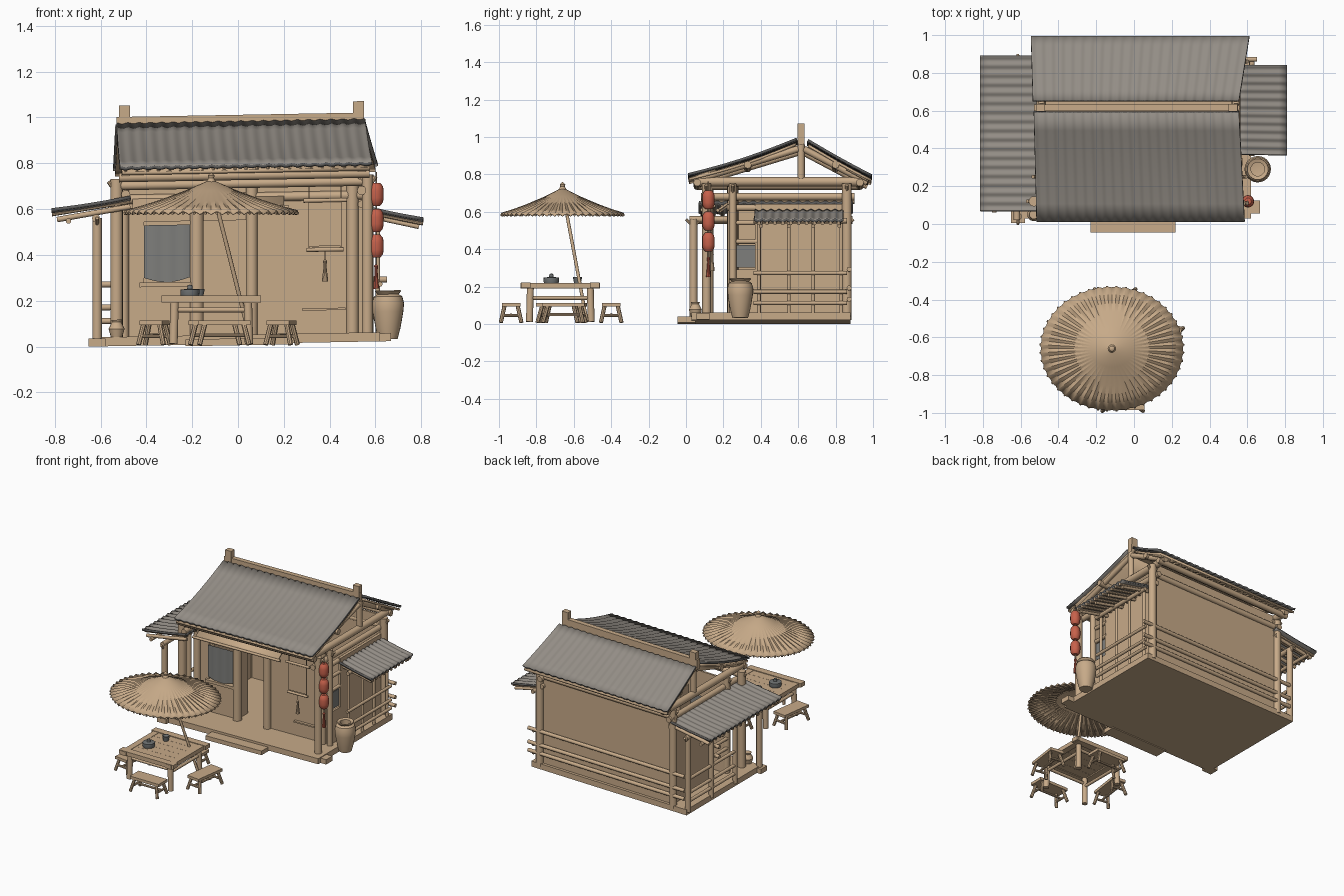
import bpy, bmesh, math
from mathutils import Vector, Matrix

def material(name, c):
    m = bpy.data.materials.new(name)
    m.diffuse_color = (*c, 1)
    return m

WOOD = material("tan wood", (0.575, 0.405, 0.25))
ROOF = material("roof grey", (0.29, 0.265, 0.235))
DARK = material("dark roof edge", (0.11, 0.108, 0.105))
CLOTH = material("curtain grey", (0.21, 0.21, 0.20))
RED = material("lantern red", (0.57, 0.12, 0.07))
POT = material("teapot grey", (0.16, 0.17, 0.17))
TILT = 0.018          # the house leans up slightly towards +x

def finish(name, bm, mats=(WOOD,), house=True):
    if house:
        for v in bm.verts:
            v.co.z += TILT * (v.co.x + 0.64)
    me = bpy.data.meshes.new(name)
    bm.to_mesh(me)
    bm.free()
    for m in mats:
        me.materials.append(m)
    me.polygons.foreach_set("use_smooth", [True] * len(me.polygons))
    me.set_sharp_from_angle(angle=math.radians(35))
    ob = bpy.data.objects.new(name, me)
    bpy.context.collection.objects.link(ob)
    return ob

def box(name, x0, x1, y0, y1, z0, z1, mat=WOOD, house=True):
    bm = bmesh.new()
    for v in bmesh.ops.create_cube(bm, size=1)["verts"]:
        v.co = ((x0 + x1) / 2 + v.co.x * (x1 - x0), (y0 + y1) / 2 + v.co.y * (y1 - y0),
                (z0 + z1) / 2 + v.co.z * (z1 - z0))
    return finish(name, bm, (mat,), house)

def rod(name, p, q, r=0.012, mat=WOOD, house=True, sides=12):
    p, q = Vector(p), Vector(q)
    bm = bmesh.new()
    bmesh.ops.create_cone(bm, cap_ends=True, segments=sides, radius1=r, radius2=r, depth=(q - p).length)
    rot = (q - p).to_track_quat('Z', 'Y')
    for v in bm.verts:
        v.co = rot @ v.co + (p + q) / 2
    return finish(name, bm, (mat,), house)

def lathe(name, profile, x, y, mat=WOOD, house=True, n=24):
    bm = bmesh.new()
    vs = [bm.verts.new((x + r, y, z)) for r, z in profile]
    es = [bm.edges.new(e) for e in zip(vs, vs[1:])]
    bmesh.ops.spin(bm, geom=vs + es, cent=(x, y, 0), axis=(0, 0, 1), angle=math.tau, steps=n)
    bmesh.ops.remove_doubles(bm, verts=bm.verts, dist=1e-4)
    bmesh.ops.recalc_face_normals(bm, faces=bm.faces)
    return finish(name, bm, (mat,), house)

def sheet(name, corners, waves, amp, sag, thick, mats):
    """Corrugated slope; corners run ridge start, ridge end, eave end, eave start."""
    a, b, c, d = map(Vector, corners)
    nu, nv = max(1, waves * 8), 6
    bm = bmesh.new()
    grid = []
    for j in range(nv + 1):
        v = j / nv
        row = []
        for i in range(nu + 1):
            u = i / nu
            p = a.lerp(b, u).lerp(d.lerp(c, u), v)
            p.z += amp * math.cos(math.tau * waves * u) - sag * math.sin(math.pi * v)
            row.append(bm.verts.new(p))
        grid.append(row)
    for j in range(nv):
        for i in range(nu):
            f = bm.faces.new((grid[j][i], grid[j][i+1], grid[j+1][i+1], grid[j+1][i]))
            f.normal_update()
            if f.normal.z < 0:
                f.normal_flip()
    ob = finish(name, bm, mats)
    s = ob.modifiers.new("thickness", 'SOLIDIFY')
    s.thickness = thick
    s.offset = -1
    s.material_offset_rim = len(mats) - 1
    return ob

def roof(name, corners, waves, amp, sag, drop=0.024, slats=0):
    sheet(name + "_tiles", corners, waves, amp, sag, 0.014, (ROOF, DARK))
    mid = sum((Vector(c) for c in corners), Vector()) / 4
    low = [mid + (Vector(c) - mid) * 0.985 - Vector((0, 0, drop)) for c in corners]
    if not slats:
        sheet(name + "_deck", low, 0, 0, sag, 0.014, (WOOD,))
    for i in range(slats):
        u = (i + 0.5) / slats
        rod(name + "_slat", low[0].lerp(low[1], u), low[3].lerp(low[2], u), 0.01, sides=8)

# platform and step
box("platform", -0.62, 0.62, 0.03, 0.88, 0, 0.04)
box("front_step", -0.23, 0.22, -0.045, 0.05, -0.006, 0.024)
for x, y in ((-0.615, 0.04), (0.63, 0.09)):
    box("foot_stone", x - 0.037, x + 0.037, y - 0.035, y + 0.035, 0, 0.035)

# main roof and ridge
roof("front_roof", ((-0.53, 0.59, 0.972), (0.555, 0.59, 0.972), (0.585, 0.01, 0.782), (-0.515, 0.01, 0.782)), 22, 0.0026, 0.014)
roof("back_roof", ((-0.535, 0.655, 0.965), (0.555, 0.655, 0.965), (0.61, 0.995, 0.775), (-0.545, 0.995, 0.775)), 22, 0.0026, 0.004)
box("ridge_beam", -0.53, 0.55, 0.597, 0.632, 0.93, 1.0)
for x in (-0.495, 0.525):
    box("ridge_cap", x - 0.024, x + 0.024, 0.595, 0.634, 0.92, 1.05)
for i in range(23):
    x = -0.49 + i * 1.05 / 22
    rod("front_rafter_end", (x, 0.02, 0.755), (x, 0.16, 0.80), 0.008, sides=8)
    rod("back_rafter_end", (x, 0.975, 0.745), (x, 0.86, 0.808), 0.008, sides=8)

# gable frames on both ends
for x in (-0.49, 0.54):
    rod("tie_beam", (x, 0.06, 0.74), (x, 0.93, 0.74), 0.025)
    rod("lower_tie_beam", (x, 0.08, 0.66), (x, 0.9, 0.66), 0.02)
    rod("wall_beam", (x, 0.22, 0.60), (x, 0.88, 0.60), 0.017)
    rod("king_post", (x, 0.615, 0.74), (x, 0.615, 0.94), 0.02)
    rod("front_rafter", (x, 0.04, 0.745), (x, 0.6, 0.915), 0.018)
    rod("back_rafter", (x, 0.97, 0.735), (x, 0.63, 0.915), 0.018)
for y, z in ((0.06, 0.735), (0.12, 0.70), (0.33, 0.83), (0.8, 0.83), (0.93, 0.735)):
    rod("purlin", (-0.52, y, z), (0.575, y, z), 0.02)
rod("front_lintel", (-0.52, 0.25, 0.64), (0.56, 0.25, 0.64), 0.02)
rod("back_lintel", (-0.52, 0.86, 0.67), (0.58, 0.86, 0.67), 0.02)

# columns with bracket blocks
for x, y, r in ((-0.53, 0.12, 0.027), (-0.18, 0.25, 0.03), (0.06, 0.25, 0.026), (0.5, 0.25, 0.027), (0.565, 0.11, 0.024),
                (-0.5, 0.25, 0.024), (0.56, 0.25, 0.019), (0.565, 0.86, 0.026), (-0.5, 0.86, 0.026)):
    rod("column", (x, y, 0.02), (x, y, 0.73), r, sides=16)
    for k in (-1, 1):
        rod("bracket", (x, y, 0.67), (x + k * 0.035, y, 0.72), 0.01, sides=8)

# walls, with the front wall set back behind a porch
box("back_wall", -0.5, 0.56, 0.845, 0.86, 0.03, 0.75)
box("right_wall", 0.545, 0.56, 0.37, 0.86, 0.03, 0.62)
box("right_low_wall", 0.545, 0.56, 0.25, 0.37, 0.03, 0.27)
box("left_wall", -0.5, -0.485, 0.42, 0.86, 0.03, 0.66)
box("front_right_wall", 0.06, 0.55, 0.255, 0.27, 0.03, 0.72)
box("front_low_wall", -0.5, -0.18, 0.255, 0.27, 0.03, 0.26)
box("front_upper_wall", -0.5, 0.06, 0.255, 0.27, 0.54, 0.72)
box("window_side", -0.5, -0.41, 0.255, 0.27, 0.26, 0.54)
box("door_jamb", -0.21, -0.18, 0.25, 0.37, 0.03, 0.6)
box("window_sill", -0.43, -0.18, 0.235, 0.275, 0.255, 0.275)
box("wall_shelf", 0.28, 0.47, 0.235, 0.26, 0.14, 0.15)
# curtain hanging across the window, and one in the side window
bm = bmesh.new()
top, bot = [], []
for i in range(13):
    u = i / 12
    x, y = -0.41 + 0.2 * u, 0.245 + 0.002 * math.sin(u * 20)
    top.append(bm.verts.new((x, y, 0.525)))
    bot.append(bm.verts.new((x, y, 0.295 - 0.02 * math.sin(u * math.pi))))
for i in range(12):
    bm.faces.new((bot[i], bot[i+1], top[i+1], top[i]))
finish("window_curtain", bm, (CLOTH,))
box("side_window_curtain", 0.545, 0.55, 0.27, 0.37, 0.28, 0.40, CLOTH)
for z in (0.42, 0.52):
    rod("side_window_rail", (0.55, 0.25, z), (0.55, 0.38, z), 0.013)
# small canopy board above the door
sheet("door_canopy", ((-0.46, 0.25, 0.655), (0.2, 0.25, 0.655), (0.2, 0.17, 0.6), (-0.46, 0.17, 0.6)), 0, 0, 0, 0.012, (WOOD,))
rod("canopy_pole", (-0.48, 0.17, 0.593), (0.22, 0.17, 0.593), 0.009)

# side awnings
roof("left_awning", ((-0.47, 0.07, 0.652), (-0.47, 0.89, 0.652), (-0.815, 0.89, 0.603), (-0.815, 0.07, 0.603)), 17, 0.004, 0.004, 0.022, 17)
roof("right_awning", ((0.55, 0.37, 0.592), (0.55, 0.84, 0.592), (0.81, 0.84, 0.534), (0.81, 0.365, 0.534)), 11, 0.004, 0.003, 0.022, 11)
for y in (0.09, 0.3, 0.5, 0.7, 0.86):
    rod("left_awning_rafter", (-0.79, y, 0.557), (-0.47, y, 0.608), 0.012)
for y in (0.4, 0.55, 0.68, 0.82):
    rod("right_awning_rafter", (0.79, y, 0.497), (0.55, y, 0.553), 0.01)
rod("left_awning_beam", (-0.62, 0.02, 0.56), (-0.62, 0.89, 0.56), 0.017)
rod("left_awning_edge", (-0.74, 0.06, 0.55), (-0.74, 0.89, 0.55), 0.012)
rod("right_awning_beam", (0.625, 0.36, 0.53), (0.625, 0.86, 0.53), 0.014)
for y, r in ((0.04, 0.021), (0.32, 0.017), (0.59, 0.017), (0.855, 0.021)):
    rod("left_post", (-0.615, y, 0.02), (-0.615, y, 0.56), r)
    for k in (-1, 1):
        rod("left_brace", (-0.615, y, 0.52), (-0.615, y + k * 0.04, 0.56), 0.008, sides=8)
for y in (0.39, 0.55, 0.68, 0.83):
    rod("right_post", (0.61, y, 0.03), (0.61, y, 0.53), 0.01)
for z in (0.09, 0.15, 0.25):
    rod("right_rail", (0.62, 0.36, z), (0.62, 0.86, z), 0.011)
    rod("back_rail", (-0.6, 0.872, z + 0.02), (0.65, 0.872, z + 0.02), 0.013)
    rod("left_rail", (-0.615, 0.32, z), (-0.615, 0.87, z), 0.012)
for z in (0.22, 0.29, 0.42):
    rod("inner_rail", (-0.55, 0.4, z), (-0.46, 0.4, z), 0.013)
    rod("side_rail", (-0.51, 0.25, z), (-0.51, 0.42, z), 0.012)

# hanging sign frame with tassel
box("sign_board", 0.31, 0.45, 0.137, 0.143, 0.42, 0.62)
for z, w in ((0.62, 0.095), (0.405, 0.08)):
    rod("sign_bar", (0.38 - w, 0.14, z), (0.38 + w, 0.14, z), 0.009)
for x in (0.31, 0.45):
    rod("sign_cord", (x, 0.14, 0.40), (x, 0.14, 0.70), 0.003, sides=6)
rod("sign_tassel_cord", (0.38, 0.14, 0.41), (0.38, 0.14, 0.34), 0.003, sides=6)
lathe("sign_tassel", [(0, 0.365), (0.009, 0.355), (0.006, 0.335), (0.014, 0.265), (0, 0.265)], 0.38, 0.14, n=10)

# three red lanterns on a cord
rod("lantern_cord", (0.603, 0.12, 0.26), (0.603, 0.12, 0.74), 0.004, sides=6)
for z in (0.642, 0.528, 0.416):
    lathe("lantern", [(0, z - 0.05), (0.018, z - 0.05), (0.03, z - 0.035), (0.033, z - 0.015), (0.033, z + 0.015),
                      (0.03, z + 0.035), (0.018, z + 0.05), (0, z + 0.05)], 0.603, 0.12, RED, n=16)
lathe("lantern_tassel", [(0, 0.34), (0.009, 0.33), (0.006, 0.31), (0.013, 0.23), (0, 0.23)], 0.603, 0.12, RED, n=10)

# jars
lathe("water_jar", [(0, 0.01), (0.042, 0.01), (0.055, 0.06), (0.067, 0.13), (0.07, 0.165), (0.062, 0.195), (0.046, 0.205),
                    (0.058, 0.218), (0.055, 0.222), (0.036, 0.216), (0.036, 0.17), (0, 0.165)], 0.655, 0.29)
lathe("small_pot", [(0, 0.04), (0.025, 0.04), (0.035, 0.075), (0.02, 0.105), (0.024, 0.115), (0, 0.115)], -0.53, 0.05, n=16)

# umbrella: pleated cone, rib ends, pole and finial
CX, CY, RX, RY = -0.117, -0.66, 0.375, 0.325
def cone_pt(t, a, dz=0):
    return Vector((CX + RX * t * math.cos(a), CY + RY * t * math.sin(a), 0.73 - 0.17 * t + 0.03 * t * (t - 0.1) + dz))
bm = bmesh.new()
N = 96
rings = [[bm.verts.new(cone_pt(t * (1 + (0.015 * t * t if i % 2 else 0)), math.tau * i / N,
          (0.009 if i % 2 else -0.007) * t * t)) for i in range(N)] for t in (0.02, 0.3, 0.6, 0.8, 1.0)]
for r0, r1 in zip(rings, rings[1:]):
    for i in range(N):
        k = (i + 1) % N
        bm.faces.new((r0[i], r1[i], r1[k], r0[k]))
bm.faces.new(rings[0])
canopy = finish("umbrella_canopy", bm, house=False)
canopy.modifiers.new("thickness", 'SOLIDIFY').thickness = 0.006
for i in range(48):
    a = math.tau * (i + 0.5) / 48
    rod("umbrella_rib", cone_pt(0.5, a, -0.008), cone_pt(1.02, a, -0.004), 0.006, house=False, sides=6)
rod("umbrella_pole", (CX, CY, 0.71), (0.058, -0.53, 0.015), 0.009, house=False)
lathe("umbrella_finial", [(0, 0.71), (0.022, 0.718), (0.012, 0.735), (0.015, 0.747), (0, 0.76)], CX, CY, house=False, n=12)

# table: planks in a log frame on four braced legs
for i in range(5):
    y = -0.835 + i * 0.066
    box("table_plank", -0.31, 0.075, y, y + 0.065, 0.198, 0.217, house=False)
for k in (-1, 1):
    box("table_edge_long", -0.335, 0.10, -0.672 + k * 0.185 - 0.025, -0.672 + k * 0.185 + 0.025, 0.193, 0.222, house=False)
    box("table_edge_short", -0.117 + k * 0.18 - 0.022, -0.117 + k * 0.18 + 0.022, -0.885, -0.46, 0.19, 0.219, house=False)
    rod("table_brace_long", (-0.28, -0.672 + k * 0.16, 0.16), (0.045, -0.672 + k * 0.16, 0.16), 0.011, house=False)
    rod("table_brace_short", (-0.117 + k * 0.16, -0.832, 0.14), (-0.117 + k * 0.16, -0.512, 0.14), 0.011, house=False)
    for j in (-1, 1):
        rod("table_leg", (-0.117 + k * 0.165, -0.672 + j * 0.165, 0.012), (-0.117 + k * 0.16, -0.672 + j * 0.16, 0.2), 0.019, house=False)

# tea things
lathe("teapot", [(0, 0.217), (0.038, 0.217), (0.042, 0.23), (0.041, 0.248), (0.012, 0.252), (0.01, 0.268), (0, 0.27)], -0.21, -0.72, POT, False, 16)
lathe("tea_cup", [(0, 0.217), (0.018, 0.217), (0.025, 0.252), (0.02, 0.252), (0, 0.23)], -0.17, -0.58, POT, False, 12)

# four benches with splayed legs, each turned by an angle
def bench(cx, cy, angle):
    turn = Matrix.Translation((cx, cy, 0)) @ Matrix.Rotation(math.radians(angle), 4, 'Z')
    def part(name, p, q, r):
        rod(name, p, q, r, house=False, sides=8).data.transform(turn)
    box("bench_seat", -0.115, 0.115, -0.05, 0.05, 0.093, 0.113, house=False).data.transform(turn)
    for k in (-1, 1):
        for j in (-1, 1):
            part("bench_leg", (k * 0.108, j * 0.055, 0.008), (k * 0.085, j * 0.035, 0.098), 0.011)
        part("bench_cross_bar", (k * 0.097, -0.045, 0.045), (k * 0.097, 0.045, 0.045), 0.008)
    part("bench_stretcher", (-0.097, 0, 0.05), (0.097, 0, 0.05), 0.008)

bench(-0.06, -0.935, 0)
bench(-0.10, -0.40, 0)
bench(-0.365, -0.68, 82)
bench(0.19, -0.65, 82)
